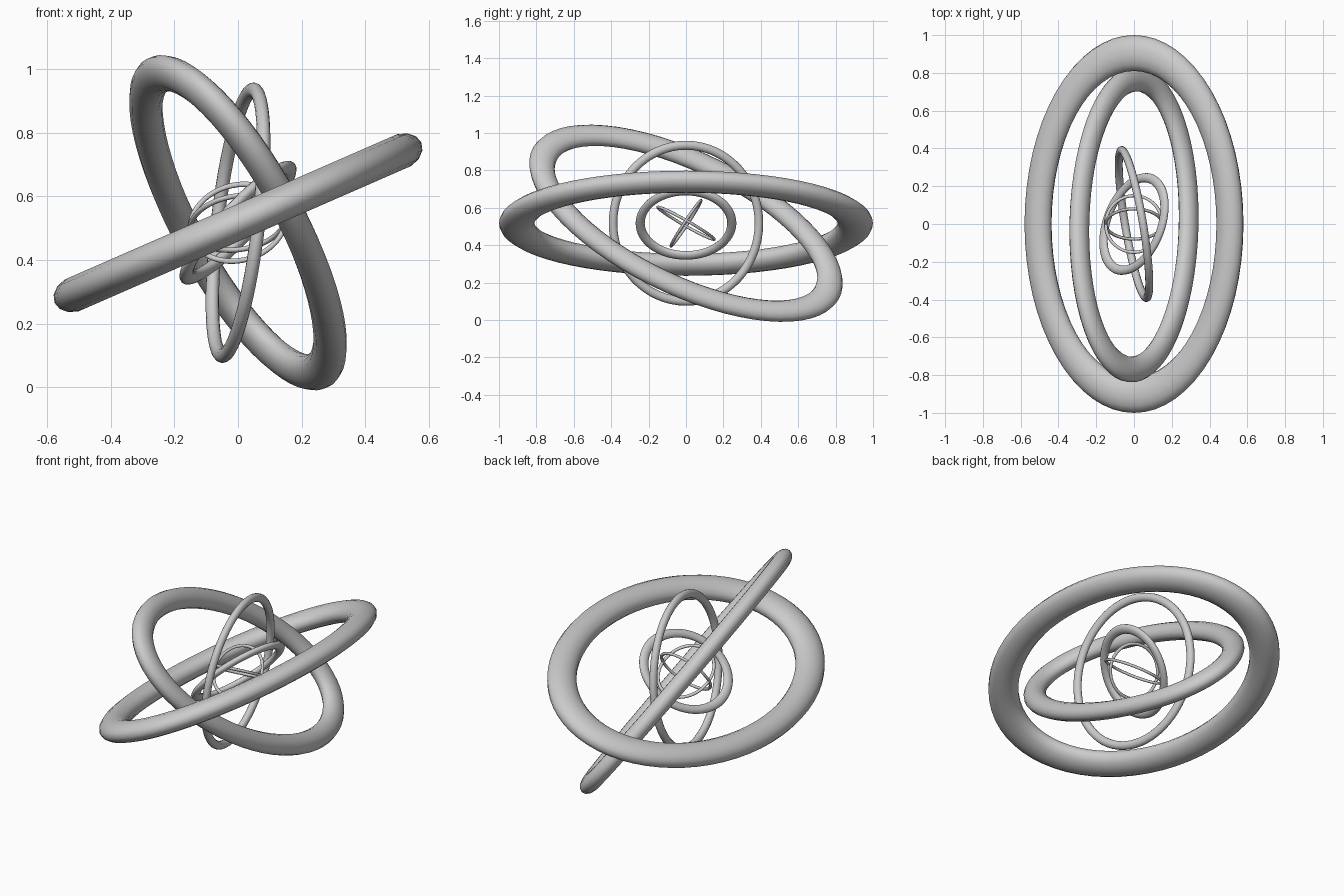
import bpy
from math import sin, cos, tau
from mathutils import Vector

if "Cube" in bpy.data.objects:
    bpy.data.objects.remove(bpy.data.objects["Cube"])

CENTRE = Vector((0, 0, 0.517))


def ring(name, u, v, wu, wv, h, segs=64, sides=14):
    """Elliptical tube: u, v are the centreline half-axes, wu / wv the
    in-plane half-widths at those axes, h the half-thickness."""
    u, v = Vector(u), Vector(v)
    n = u.cross(v).normalized()
    du, dv = u.normalized() * wu, v.normalized() * wv
    verts, faces = [], []
    for i in range(segs):
        t = tau * i / segs
        mid = CENTRE + u * cos(t) + v * sin(t)
        out = du * cos(t) + dv * sin(t)
        for j in range(sides):
            p = tau * j / sides
            verts.append(mid + out * cos(p) + n * h * sin(p))
            i2, j2 = (i + 1) % segs, (j + 1) % sides
            faces.append((i * sides + j, i2 * sides + j,
                          i2 * sides + j2, i * sides + j2))
    mesh = bpy.data.meshes.new(name)
    mesh.from_pydata(verts, [], faces)
    mesh.polygons.foreach_set("use_smooth", [True] * len(faces))
    obj = bpy.data.objects.new(name, mesh)
    bpy.context.collection.objects.link(obj)
    return obj


# Two heavy outer rings
ring("outer_ring", (0.508, 0, 0.222), (0, 0.905, 0), 0.075, 0.095, 0.056)
ring("second_ring", (-0.078, -0.751, 0.377), (-0.279, 0.170, 0.281),
     0.072, 0.060, 0.047)

# Two slim middle rings
ring("upright_ring", (0.048, 0, 0.417), (-0.065, 0.39, 0), 0.024, 0.023, 0.021)
ring("tilted_ring", (0.150, 0, 0.172), (0.060, 0.245, 0), 0.026, 0.025, 0.018)

# Crossed pair of wire rings in the middle
ring("inner_wire_a", (0, -0.150, 0.085), (0.150, 0, 0.016),
     0.009, 0.009, 0.008, 48, 8)
ring("inner_wire_b", (0, 0.080, 0.120), (0.150, 0, 0.016),
     0.009, 0.009, 0.008, 48, 8)
